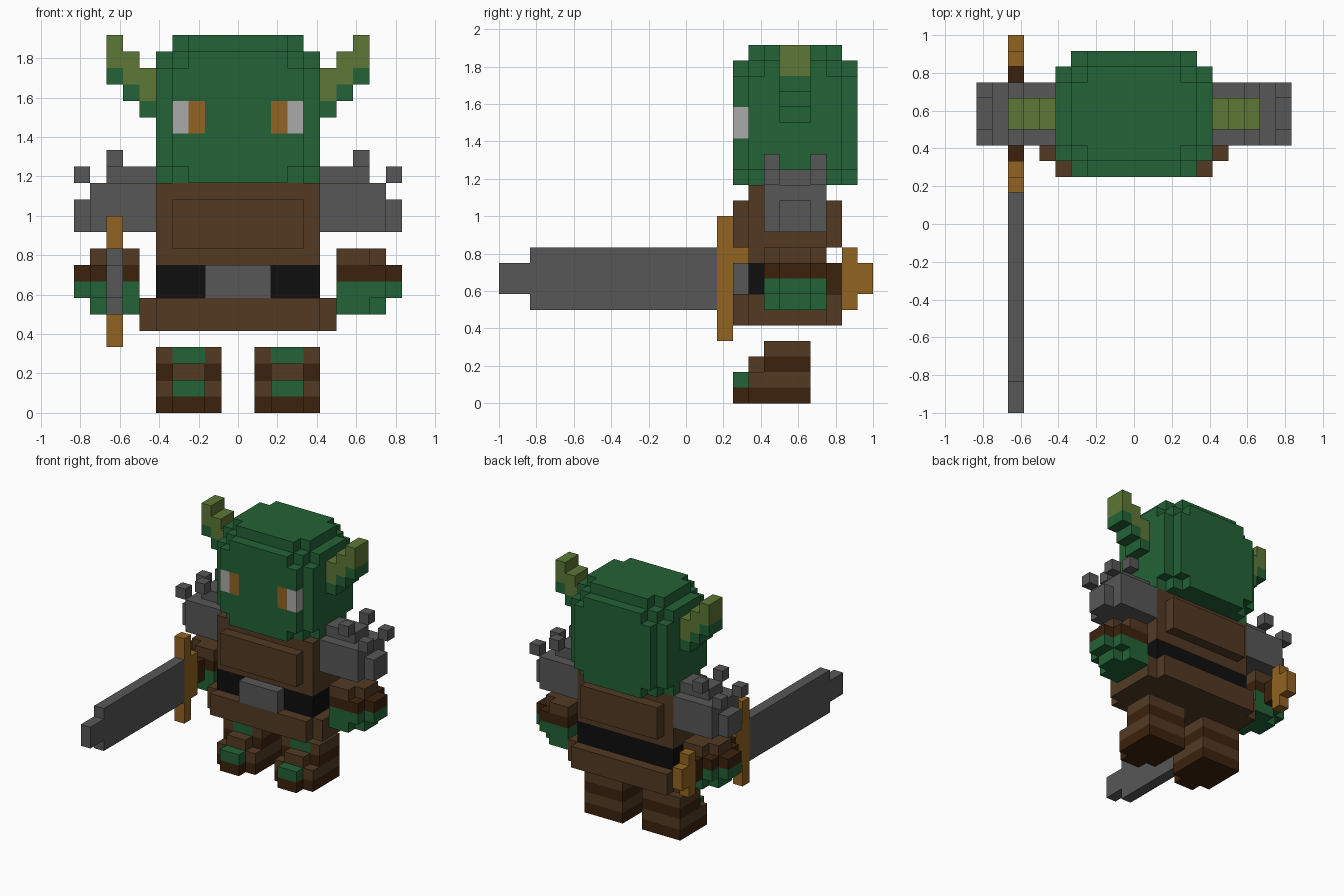
import bpy, bmesh
from mathutils import Vector

if "Cube" in bpy.data.objects:
    bpy.data.objects.remove(bpy.data.objects["Cube"])

U = 1 / 12  # one block

def linear(c):
    c /= 255
    return c / 12.92 if c <= 0.04045 else ((c + 0.055) / 1.055) ** 2.4

def material(name, r, g, b):
    m = bpy.data.materials.new(name)
    m.diffuse_color = (linear(r), linear(g), linear(b), 1)
    m.use_nodes = True
    m.node_tree.nodes["Principled BSDF"].inputs["Base Color"].default_value = m.diffuse_color
    return m

GREEN = material("skin green", 35, 98, 54)
OLIVE = material("olive", 94, 119, 54)
PALE = material("pale grey", 170, 170, 170)
ORANGE = material("ochre", 146, 99, 34)
BROWN = material("leather brown", 83, 58, 36)
DARK = material("dark brown", 60, 34, 13)
GREY = material("iron grey", 87, 87, 87)
BLACK = material("belt black", 14, 14, 14)

# the six sides of a block: axis, side
SIDES = [(a, s) for a in range(3) for s in (0, 1)]

def build(name, boxes, mirror=False):
    """Fill blocks from boxes (x0,x1,y0,y1,z0,z1,material), later ones repaint,
    then skin only the outside faces."""
    cells = {}
    for x0, x1, y0, y1, z0, z1, mat in boxes:
        for x in range(x0, x1):
            for y in range(y0, y1):
                for z in range(z0, z1):
                    cells[(-1 - x if mirror else x, y, z)] = mat
    mats = list(dict.fromkeys(cells.values()))
    bm = bmesh.new()
    for cell, mat in cells.items():
        for a, s in SIDES:
            near = list(cell)
            near[a] += 2 * s - 1
            if tuple(near) in cells:
                continue
            b, c = (a + 1) % 3, (a + 2) % 3
            loop = [(0, 0), (1, 0), (1, 1), (0, 1)]
            verts = []
            for i, j in (loop if s else loop[::-1]):
                p = Vector(cell)
                p[a] += s
                p[b] += i
                p[c] += j
                verts.append(bm.verts.new(p * U))
            bm.faces.new(verts).material_index = mats.index(mat)
    bmesh.ops.remove_doubles(bm, verts=bm.verts, dist=1e-4)
    bmesh.ops.dissolve_limit(bm, angle_limit=0.01, verts=bm.verts, edges=bm.edges,
                             delimit={'MATERIAL'})
    mesh = bpy.data.meshes.new(name)
    bm.to_mesh(mesh)
    bm.free()
    for m in mats:
        mesh.materials.append(m)
    bpy.context.collection.objects.link(bpy.data.objects.new(name, mesh))

def layer(x, y0, y1, z0, z1, mat):
    """Box centred on x = 0."""
    return (-x, x, y0, y1, z0, z1, mat)

# head with stepped corners, eyes painted into the front blocks
head = [layer(5, 4, 10, 15, 21, GREEN), layer(4, 3, 11, 15, 21, GREEN)]
for z in (14, 21):
    head += [layer(5, 5, 9, z, z + 1, GREEN), layer(4, 4, 10, z, z + 1, GREEN),
             layer(3, 3, 11, z, z + 1, GREEN)]
head += [layer(4, 5, 9, 22, 23, GREEN), layer(3, 4, 10, 22, 23, GREEN)]
head += [(-4, -3, 3, 4, 17, 19, PALE), (3, 4, 3, 4, 17, 19, PALE),
         (-3, -2, 3, 4, 17, 19, ORANGE), (2, 3, 3, 4, 17, 19, ORANGE)]
build("head", head)

# torso, belt with buckle, and skirt
build("torso", [layer(5, 4, 9, 9, 14, BROWN), layer(4, 3, 10, 10, 13, BROWN)])
build("belt", [layer(5, 4, 9, 7, 9, BLACK)])
build("buckle", [layer(2, 3, 4, 7, 9, GREY)])
build("skirt", [layer(6, 4, 9, 5, 7, BROWN), layer(5, 3, 10, 5, 7, BROWN)])

for side, flip in (("right", False), ("left", True)):
    # ear climbs outwards in three steps, olive above and green below
    ear = []
    for i in range(3):
        ear += [(5 + i, 6 + i, 6, 8, 18 + i, 19 + i, GREEN),
                (5 + i, 6 + i, 6, 8, 19 + i, 21 + i, OLIVE)]
    build(side + "_ear", ear, flip)

    # shoulder guard with four studs
    build(side + "_shoulder_guard", [(5, 9, 5, 9, 11, 14, GREY),
                                     (9, 10, 6, 8, 11, 13, GREY),
                                     (5, 8, 6, 8, 14, 15, GREY)], flip)
    for label, y in (("front", 5), ("back", 8)):
        build(f"{side}_{label}_outer_stud", [(9, 10, y, y + 1, 14, 15, GREY)], flip)
        build(f"{side}_{label}_inner_stud", [(7, 8, y, y + 1, 15, 16, GREY)], flip)

    # fist with cuff, rounded at the outside
    arm = []
    for z, mat in ((6, GREEN), (7, GREEN), (8, DARK), (9, BROWN)):
        reach = 9 if z in (7, 8) else 8
        arm += [(6, reach, 5, 9, z, z + 1, mat),
                (6, reach + 1, 6, 8, z, z + 1, mat)]
    build(side + "_arm", arm, flip)

    # striped leg with stepped boot front
    build(side + "_leg", [(1, 5, 4, 8, 0, 1, DARK), (2, 4, 3, 4, 0, 1, DARK),
                          (1, 5, 4, 8, 1, 2, BROWN), (2, 4, 3, 4, 1, 2, GREEN),
                          (1, 5, 5, 8, 2, 3, DARK), (2, 4, 4, 5, 2, 3, BROWN),
                          (1, 5, 5, 8, 3, 4, BROWN), (2, 4, 5, 6, 3, 4, GREEN)], flip)

# sword held forward in one fist
build("sword_blade", [(-8, -7, -10, 2, 6, 10, GREY), (-8, -7, -12, -10, 7, 9, GREY)])
build("sword_guard", [(-8, -7, 2, 3, 4, 12, ORANGE), (-8, -7, 3, 4, 6, 10, ORANGE)])
build("sword_grip", [(-8, -7, 4, 10, 7, 9, DARK)])
build("sword_pommel", [(-8, -7, 10, 11, 6, 10, ORANGE), (-8, -7, 11, 12, 7, 9, ORANGE)])
